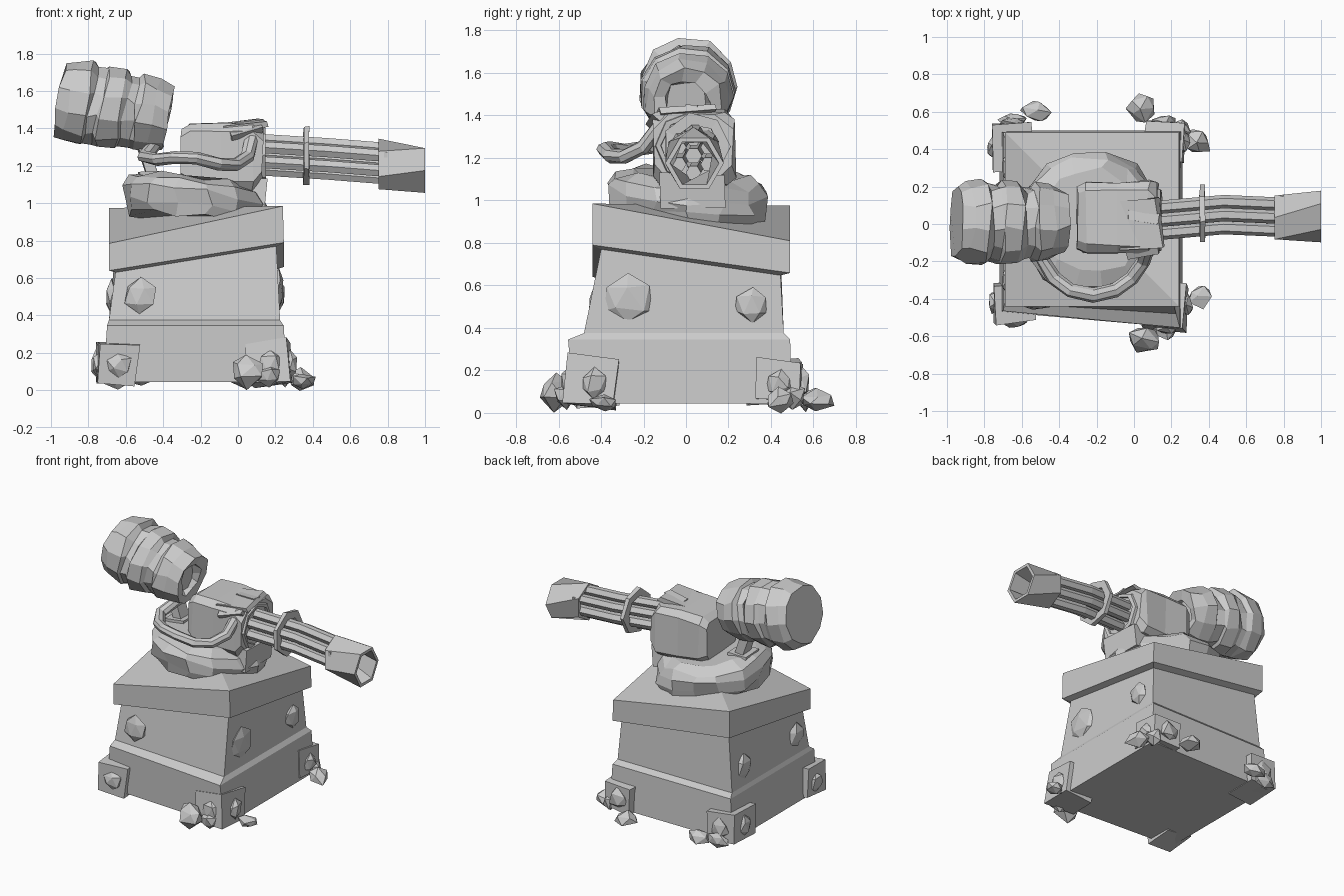
import bpy, bmesh, math, random
from mathutils import Vector, Matrix, Euler

if "Cube" in bpy.data.objects:
    bpy.data.objects.remove(bpy.data.objects["Cube"])

random.seed(4)
STONE = bpy.data.materials.new("plain grey")
STONE.diffuse_color = (0.6, 0.6, 0.6, 1)
STONE.use_nodes = True
STONE.node_tree.nodes["Principled BSDF"].inputs["Base Color"].default_value = STONE.diffuse_color


def finish(name, bm):
    bmesh.ops.recalc_face_normals(bm, faces=bm.faces)
    me = bpy.data.meshes.new(name)
    bm.to_mesh(me)
    bm.free()
    me.materials.append(STONE)
    ob = bpy.data.objects.new(name, me)
    bpy.context.collection.objects.link(ob)
    return ob


def wobble(j):
    return Vector([random.uniform(-j, j) for _ in range(3)])


def ring(c, r, n, d=(0, 0, 1), j=0.0, phase=0.0, sx=1.0):
    """n-sided loop of radius r around c, facing along d"""
    q = Vector(d).to_track_quat('Z', 'Y')
    a = [2 * math.pi * i / n + phase for i in range(n)]
    return [Vector(c) + q @ Vector((r * sx * math.cos(t), r * math.sin(t), 0)) + wobble(j) for t in a]


def loft(name, rings, closed=False, ridge=False):
    """skin consecutive loops; closed joins the last loop to the first"""
    bm = bmesh.new()
    vs = [[bm.verts.new(p) for p in r] for r in rings]
    n = len(vs[0])
    for a, b in zip(vs, vs[1:] + ([vs[0]] if closed else [])):
        for i in range(n):
            bm.faces.new((a[i], a[(i + 1) % n], b[(i + 1) % n], b[i]))
    if not closed:
        bm.faces.new(vs[0][::-1])
        t = vs[-1]
        if ridge:
            bm.faces.new((t[1], t[2], t[3]))
            bm.faces.new((t[1], t[3], t[0]))
        else:
            bm.faces.new(t)
    return finish(name, bm)


def block(name, c, size, rot=(0, 0, 0), j=0.0):
    bm = bmesh.new()
    bmesh.ops.create_cube(bm, size=1)
    for v in bm.verts:
        v.co = Vector(a * b for a, b in zip(v.co, size)) + wobble(j)
    m = Matrix.Translation(c) @ Euler([math.radians(a) for a in rot]).to_matrix().to_4x4()
    bm.transform(m)
    return finish(name, bm)


def rock(name, c, size, j=0.18):
    bm = bmesh.new()
    bmesh.ops.create_icosphere(bm, subdivisions=1, radius=1)
    for v in bm.verts:
        p = v.co + wobble(j)
        v.co = Vector(c) + Vector(a * b for a, b in zip(p, size))
    return finish(name, bm)


# Pedestal: square loops, cap twisted so opposite corners rise
def square(x0, x1, y0, y1, z, twist=0, skew=0):
    return [Vector((x0, y0 + skew, z - twist)), Vector((x1, y0 - skew, z + twist)),
            Vector((x1, y1, z - twist * .75)), Vector((x0, y1, z + twist * .9))]


loft("pedestal", [
    square(-.72, .26, -.50, .50, .045, 0, .03),
    square(-.70, .245, -.51, .49, .345, 0, .045),
    square(-.69, .225, -.45, .46, .375, 0, .03),
    square(-.655, .205, -.40, .445, .70, .07),
    square(-.69, .245, -.44, .49, .715, .075),
    square(-.69, .24, -.44, .49, .885, .10)], ridge=True)

# Corner brackets with studs
for tag, x, y, s, r in [("front_left", -.645, -.42, (.20, .20, .21), 4),
                        ("front_right", .17, -.44, (.22, .23, .22), -5),
                        ("back_left", -.65, .41, (.21, .25, .20), 3),
                        ("back_right", .16, .44, (.21, .21, .19), -4)]:
    sx, sy = (1 if x > 0 else -1), (1 if y > 0 else -1)
    block("bracket_" + tag, (x, y, .145), s, (r, r, r), .01)
    rock("bracket_stud_y_" + tag, (x, y + sy * s[1] / 2, .14), (.07, .035, .075))
    rock("bracket_stud_x_" + tag, (x + sx * s[0] / 2, y, .14), (.035, .065, .07))

# Fallen rubble around the foot
for p, s in [((.05, -.62, .1), (.09, .07, .085)), ((.35, -.39, .05), (.065, .07, .045)),
             ((.04, .62, .06), (.08, .08, .05)), ((.34, .44, .06), (.075, .08, .055)),
             ((-.52, .60, .07), (.085, .06, .055)), ((.17, -.57, .08), (.07, .05, .06)),
             ((-.64, .56, .06), (.09, .03, .05)), ((.25, .50, .08), (.05, .06, .06))]:
    rock("rubble", p, s)

# Wall studs
for p, s in [((-.52, -.43, .505), (.09, .03, .1)), ((.215, -.27, .54), (.03, .13, .125)),
             ((.22, .31, .51), (.035, .085, .085)), ((-.675, .30, .5), (.035, .08, .1)),
             ((-.675, -.30, .5), (.035, .08, .09))]:
    rock("wall_stud", p, s, .1)

# Ragged turntable mound, leaning down towards the back right, and neck
mound = [ring((-.235, .01, z), r, 14, j=.022) for z, r in
         [(.91, .35), (.97, .375), (1.04, .385), (1.10, .355), (1.13, .28)]]
for loop in mound:
    for p in loop:
        p.z -= .11 * (p.x + .235) + .07 * p.y
loft("turntable", mound)
block("neck", (-.02, .03, 1.06), (.34, .28, .14), (0, 4, 0), .02)

# Gun housing with chamfered sides
x_dir = (1, 0, 0)


def housing_ring(x, hy, z0, z1, c=.04):
    y0, y1 = .035 - hy, .035 + hy
    pts = [(y0 + c, z0), (y1 - c, z0), (y1, z0 + c), (y1, z1 - c),
           (y1 - c, z1), (y0 + c, z1), (y0, z1 - c), (y0, z0 + c)]
    return [Vector((x, y, z)) + wobble(.008) for y, z in pts]


loft("housing", [housing_ring(-.305, .165, 1.12, 1.39), housing_ring(-.26, .185, 1.10, 1.42),
                 housing_ring(-.09, .19, 1.07, 1.43), housing_ring(.08, .195, 1.07, 1.42),
                 housing_ring(.13, .185, 1.09, 1.41, .08)])
block("housing_lid", (.02, 0, 1.41), (.24, .26, .035), (4, -9, 6), .012)
block("lid_flap", (.04, -.13, 1.385), (.18, .08, .03), (30, -15, 12), .012)
block("lid_bar", (.05, .04, 1.435), (.16, .05, .02), (0, -6, -10), .006)
loft("collar", [ring((x, .02, 1.255), r, 8, x_dir, .006)
                for x, r in [(.10, .17), (.145, .16), (.145, .135), (.10, .135)]], closed=True)

# Six slightly bent barrels round a core
SPINE = [(.08, .015, 1.262), (.48, .05, 1.237), (.82, .035, 1.21)]
for i in range(6):
    a = math.pi / 3 * i + math.pi / 6
    off = Vector((0, .08 * math.cos(a), .08 * math.sin(a)))
    loft("barrel_%d" % i, [ring(Vector(c) + off, .036, 6, x_dir) for c in SPINE])
loft("barrel_core", [ring(c, .04, 6, x_dir) for c in SPINE])

# Clamp ring and hollow, twisted muzzle
loft("clamp", [ring((x, .05, 1.255), r, 7, x_dir, .004)
               for x, r in [(.352, .16), (.38, .16), (.38, .105), (.352, .105)]], closed=True)
loft("muzzle", [ring(c, r, 6, x_dir, 0, ph) for c, r, ph in
                [((.752, .035, 1.21), .135, math.pi / 6), ((1.0, .04, 1.175), .138, 0),
                 ((1.0, .04, 1.175), .115, 0), ((.752, .035, 1.21), .112, math.pi / 6)]],
     closed=True)
for y in (-.075, .145):
    block("muzzle_sight", (.79, y, 1.26), (.02, .02, .03))

# Ammunition canister, banded and tilted
START, END = Vector((-.955, .01, 1.56)), Vector((-.365, .005, 1.45))
AXIS = (END - START).normalized()
loft("canister", [ring(START + AXIS * t, r, 11, AXIS, .014) for t, r in
                  [(0, .20), (.06, .22), (.15, .23), (.17, .21), (.22, .21), (.24, .23),
                   (.34, .22), (.36, .197), (.41, .197), (.43, .21), (.51, .197), (.585, .17),
                   (.585, .11), (.54, .10)]])
block("canister_strut", (-.48, .01, 1.22), (.06, .10, .24), (0, -18, 0), .006)
block("strut_foot", (-.46, .01, 1.13), (.13, .16, .08), (0, 0, 5), .01)

# Feed belt looping from canister to housing
BELT = [(-.44, -.02, 1.32), (-.50, -.17, 1.25), (-.43, -.29, 1.235), (-.34, -.355, 1.245),
        (-.22, -.38, 1.24), (-.10, -.355, 1.21), (-.01, -.29, 1.205), (.05, -.20, 1.25),
        (.075, -.12, 1.36)]
rings = []
for i, p in enumerate(BELT):
    d = Vector(BELT[min(i + 1, 8)]) - Vector(BELT[max(i - 1, 0)])
    rings.append(ring(p, .034, 8, d, .003, 0, 1.15))
loft("feed_belt", rings)
